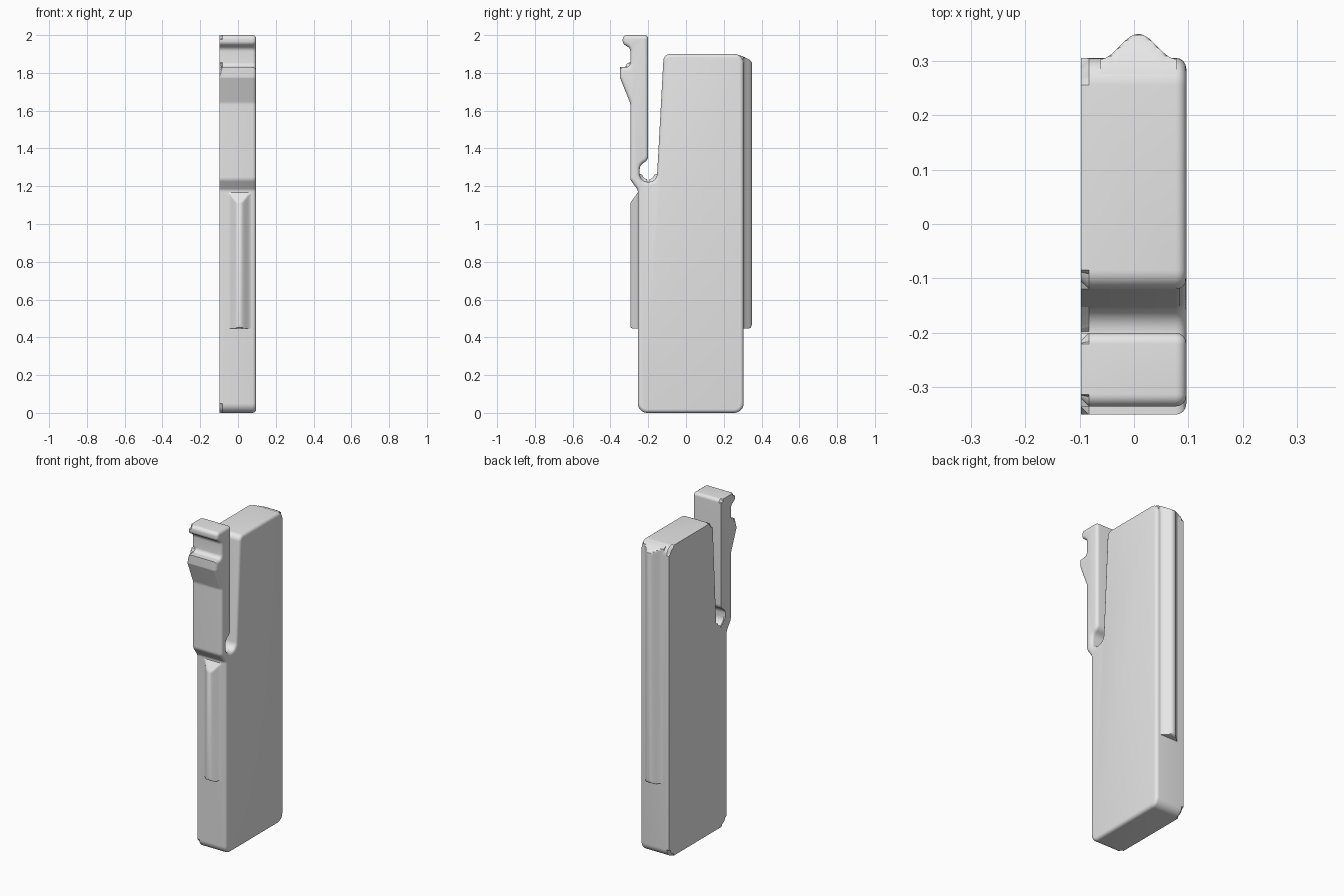
import bpy, bmesh, math
from mathutils import Vector

cube = bpy.data.objects.get("Cube")
if cube:
    bpy.data.objects.remove(cube, do_unlink=True)

grey = bpy.data.materials.new("plain grey")
grey.use_nodes = True
grey.diffuse_color = (0.8, 0.8, 0.8, 1)
grey.node_tree.nodes["Principled BSDF"].inputs["Base Color"].default_value = (0.8, 0.8, 0.8, 1)


def finish(name, bm, angle):
    bmesh.ops.recalc_face_normals(bm, faces=bm.faces)
    mesh = bpy.data.meshes.new(name)
    bm.to_mesh(mesh)
    bm.free()
    mesh.materials.append(grey)
    obj = bpy.data.objects.new(name, mesh)
    bpy.context.collection.objects.link(obj)
    bpy.ops.object.select_all(action='DESELECT')
    obj.select_set(True)
    bpy.context.view_layer.objects.active = obj
    bpy.ops.object.shade_smooth_by_angle(angle=math.radians(angle))
    return obj


def fillet(corners, steps=8):
    """Round each (y, z, radius) corner of a closed outline."""
    out = []
    n = len(corners)
    for i, (y, z, r) in enumerate(corners):
        p = Vector((y, z))
        a = Vector(corners[i - 1][:2]) - p
        b = Vector(corners[(i + 1) % n][:2]) - p
        if r == 0:
            out.append(p)
            continue
        half = a.angle(b) / 2
        d = min(r / math.tan(half), 0.49 * a.length, 0.49 * b.length)
        r = d * math.tan(half)
        a.normalize()
        b.normalize()
        centre = p + (a + b).normalized() * (r / math.sin(half))
        start, end = p + a * d - centre, p + b * d - centre
        sweep = start.angle(end)
        for k in range(steps + 1):
            t = k / steps
            out.append(centre + (start * math.sin((1 - t) * sweep)
                                 + end * math.sin(t * sweep)) / math.sin(sweep))
    return out


# Body and spring latch share one side outline
outline = fillet([
    (-0.255, 0, 0.05), (0.305, 0, 0.05), (0.305, 1.9, 0.05),
    (-0.118, 1.9, 0.035),
    # slot with round root
    (-0.155, 1.223, 0.045), (-0.245, 1.223, 0.045), (-0.245, 1.31, 0.04), (-0.2, 1.34, 0.04),
    # latch arm, hook and lip
    (-0.2, 2, 0.02), (-0.335, 2, 0.022), (-0.335, 1.955, 0.025), (-0.295, 1.93, 0.03),
    (-0.295, 1.83, 0.025), (-0.35, 1.83, 0), (-0.35, 1.775, 0.025), (-0.295, 1.64, 0.05),
    # neck
    (-0.295, 1.235, 0.04), (-0.255, 1.18, 0.03),
])
bm = bmesh.new()
caps = []
for x in (-0.097, 0.096):
    caps.append([bm.verts.new((x, p.x, p.y)) for p in outline])
cap_faces = [bm.faces.new(c) for c in caps]
for i in range(len(outline)):
    bm.faces.new((caps[0][i - 1], caps[0][i], caps[1][i], caps[1][i - 1]))
rims = [list(f.edges) for f in cap_faces]
# plain chamfer on the right rim, rounded left rim
for rim, width, segs in ((rims[0], 0.014, 1), (rims[1], 0.019, 4)):
    bmesh.ops.bevel(bm, geom=rim, offset=width, segments=segs, profile=0.5,
                    affect='EDGES', clamp_overlap=False)
finish("body_with_latch", bm, 32)


def rib(name, side, base, height, rings):
    """Bell-shaped rib lofted along z; each ring caps its height."""
    bm = bmesh.new()
    loops = []
    n = 28
    for z, limit in rings:
        loop = []
        for i in range(n + 1):
            u = 2 * i / n - 1
            bell = (0.5 + 0.5 * math.cos(math.pi * u)) * (height + 0.002) - 0.002
            loop.append(bm.verts.new((0.008 + 0.07 * u, side * (base + min(bell, limit)), z)))
        for u in (1, -1):
            loop.append(bm.verts.new((0.008 + 0.07 * u, side * (base - 0.06), z)))
        loops.append(loop)
    for a, b in zip(loops, loops[1:]):
        for i in range(len(a)):
            bm.faces.new((a[i - 1], a[i], b[i], b[i - 1]))
    bm.faces.new(loops[0])
    bm.faces.new(loops[-1])
    finish(name, bm, 35)


foot = [(0.447, 0.03), (0.451, 0.037), (0.459, 0.042), (0.47, 0.05)]
slope = [(1.11 + 0.06 * k / 8, 0.041 - 0.043 * k / 8) for k in range(9)]
rib("front_rib", -1, 0.255, 0.04, foot + slope)
rib("back_rib", 1, 0.305, 0.044,
    foot + [(1.85, 0.05), (1.86, 0.042), (1.868, 0.033), (1.876, 0.019),
            (1.884, 0.004), (1.891, -0.015), (1.897, -0.035)])
